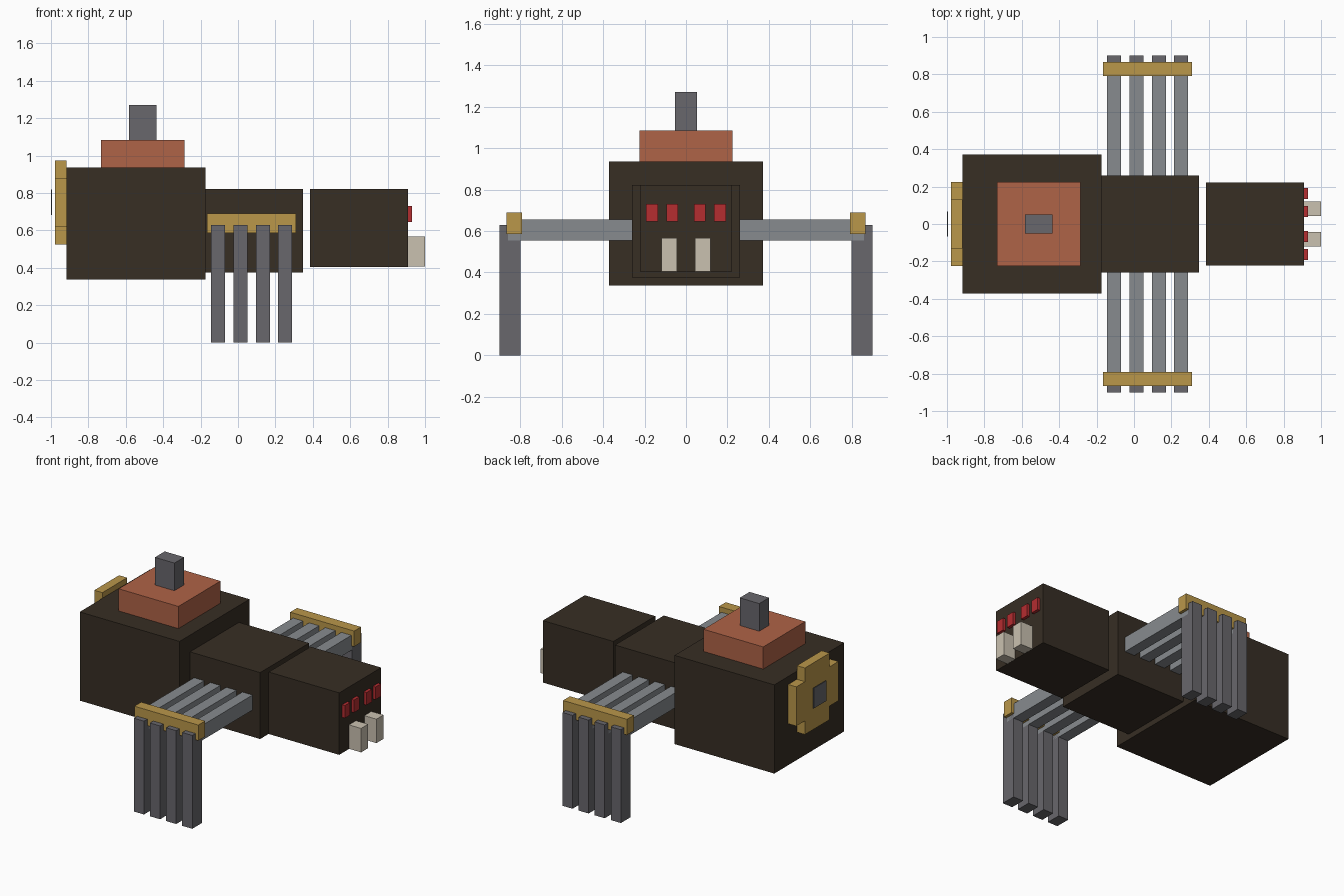
import bpy
import bmesh

if "Cube" in bpy.data.objects:
    bpy.data.objects.remove(bpy.data.objects["Cube"])


def srgb(hex_code):
    """Hex colour to linear RGBA."""
    vals = [int(hex_code[i:i + 2], 16) / 255 for i in (0, 2, 4)]
    return [v / 12.92 if v <= 0.04045 else ((v + 0.055) / 1.055) ** 2.4 for v in vals] + [1]


def material(name, hex_code):
    mat = bpy.data.materials.new(name)
    mat.diffuse_color = srgb(hex_code)
    mat.use_nodes = True
    mat.node_tree.nodes["Principled BSDF"].inputs["Base Color"].default_value = mat.diffuse_color
    return mat


DARK = material("dark_brown", "372E24")
COPPER = material("copper", "AF6347")
BRASS = material("brass", "BA974A")
IRON = material("iron_grey", "68676C")
STEEL = material("steel_grey", "878B8F")
RED = material("eye_red", "B52D30")
BONE = material("bone", "CAC1B0")


def finish(name, bm, mat):
    bmesh.ops.recalc_face_normals(bm, faces=bm.faces)
    mesh = bpy.data.meshes.new(name)
    bm.to_mesh(mesh)
    bm.free()
    mesh.materials.append(mat)
    obj = bpy.data.objects.new(name, mesh)
    bpy.context.collection.objects.link(obj)
    return obj


def box(name, mat, x, y, z):
    """Box from (min, max) ranges on each axis."""
    bm = bmesh.new()
    bmesh.ops.create_cube(bm, size=1)
    for v in bm.verts:
        v.co = [r[0] if c < 0 else r[1] for c, r in zip(v.co, (x, y, z))]
    return finish(name, bm, mat)


def sides(r, s):
    """Mirror a y range to the side s (+1 or -1)."""
    return tuple(sorted((r[0] * s, r[1] * s)))


# Body: abdomen, thorax and head
box("abdomen", DARK, (-0.918, -0.175), (-0.372, 0.372), (0.338, 0.935))
box("thorax", DARK, (-0.175, 0.347), (-0.26, 0.26), (0.375, 0.822))
box("head", DARK, (0.385, 0.91), (-0.223, 0.223), (0.405, 0.822))

# Boiler block and chimney on the abdomen
box("boiler", COPPER, (-0.732, -0.287), (-0.224, 0.224), (0.935, 1.084))
box("chimney", IRON, (-0.582, -0.437), (-0.052, 0.052), (1.084, 1.27))

# Cross-shaped gear on the rear, extruded from its outline
R, A, CZ = 0.224, 0.132, 0.749
quarter = [(R, -A), (R, A), (A, A)]
outline = []
for turn in range(4):
    outline += quarter
    quarter = [(-b, a) for a, b in quarter]
bm = bmesh.new()
face = bm.faces.new([bm.verts.new((-0.978, a, CZ + b)) for a, b in outline])
ext = bmesh.ops.extrude_face_region(bm, geom=[face])
moved = [g for g in ext["geom"] if isinstance(g, bmesh.types.BMVert)]
bmesh.ops.translate(bm, verts=moved, vec=(0.06, 0, 0))
finish("rear_gear", bm, BRASS)
box("gear_hub_plate", IRON, (-1.0, -0.994), (-0.068, 0.068), (0.682, 0.818))

for s, label in ((1, "left"), (-1, "right")):
    # Legs: horizontal upper beam and vertical lower post
    for i in range(4):
        x0 = -0.145 + 0.12 * i
        xr = (x0, x0 + 0.075)
        box(f"upper_leg_{label}_{i + 1}", STEEL, xr, sides((0.2, 0.858), s), (0.555, 0.656))
        box(f"lower_leg_{label}_{i + 1}", IRON, xr, sides((0.798, 0.9), s), (0.0, 0.628))
    # Bar joining the knees
    box(f"knee_bar_{label}", BRASS, (-0.166, 0.31), sides((0.792, 0.865), s), (0.585, 0.69))
    # Eyes and fang
    for j, y0 in enumerate((0.038, 0.135)):
        box(f"eye_{label}_{j + 1}", RED, (0.9, 0.93), sides((y0, y0 + 0.057), s), (0.645, 0.73))
    box(f"fang_{label}", BONE, (0.9, 1.0), sides((0.044, 0.119), s), (0.406, 0.567))
